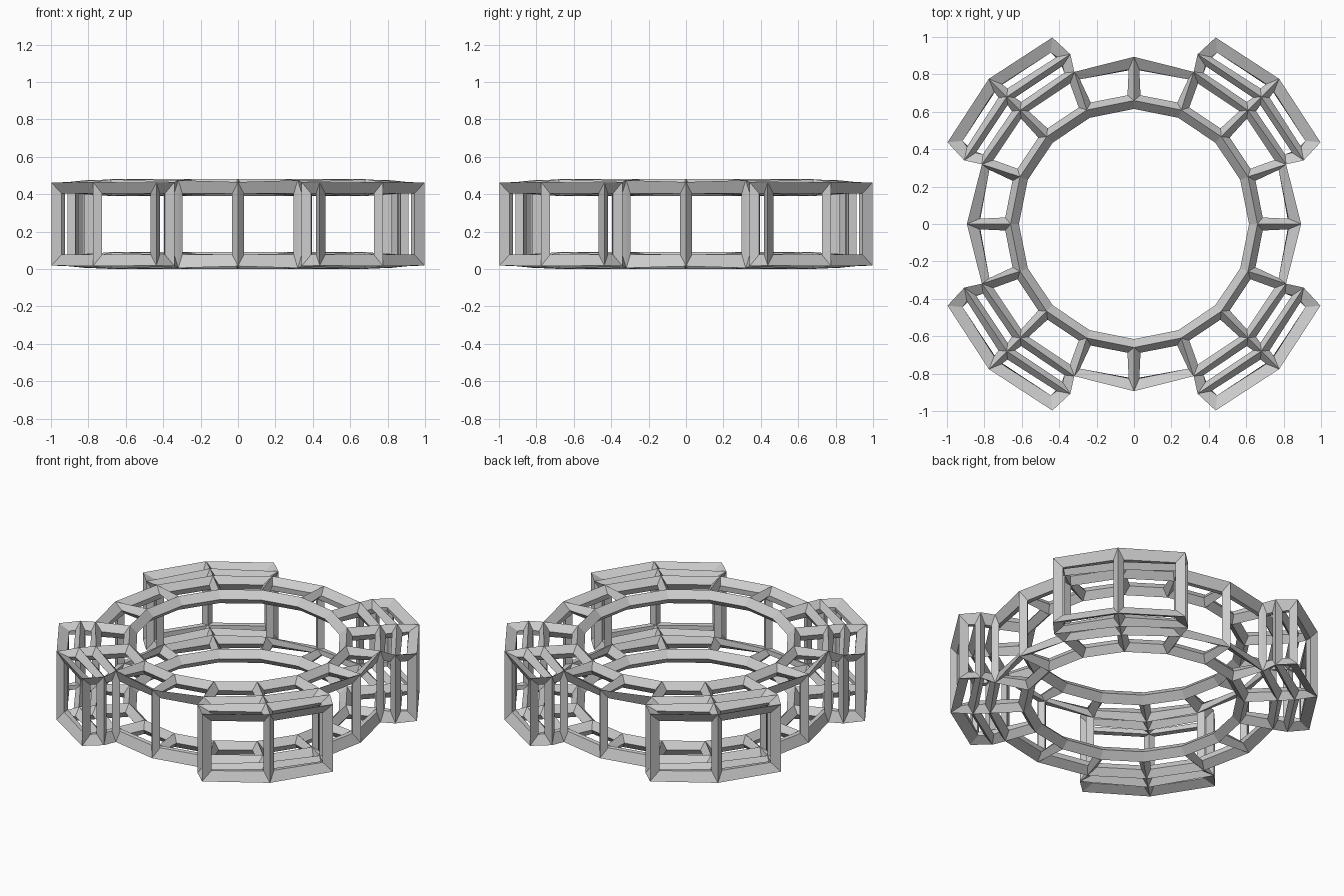
import bpy, bmesh
from math import cos, sin, pi
from mathutils import Vector

if "Cube" in bpy.data.objects:
    bpy.data.objects.remove(bpy.data.objects["Cube"])

SIDES = 16
R_IN, R_OUT = 0.66, 0.86
Z0, Z1 = 0.045, 0.435
STEP = 0.102          # depth of each pad layer
WIRE = 0.09           # bar thickness

bm = bmesh.new()


def ray(a):
    return Vector((cos(a), sin(a), 0))


def pair(p):
    """Bottom and top vertex at a plan position."""
    return [bm.verts.new((p.x, p.y, z)) for z in (Z0, Z1)]


def strip(a, b, c, d):
    """Bottom and top quads between two plan edges a-b and c-d."""
    for k in (0, 1):
        bm.faces.new((a[k], b[k], d[k], c[k]))


def wall(a, b):
    bm.faces.new((a[0], b[0], b[1], a[1]))


# ring: open channel with outer wall, top and bottom
ang = [2 * pi * i / SIDES for i in range(SIDES)]
inner = [pair(ray(a) * R_IN) for a in ang]
outer = [pair(ray(a) * R_OUT) for a in ang]
for i in range(SIDES):
    j = (i + 1) % SIDES
    strip(inner[i], inner[j], outer[i], outer[j])
    if i % 4 in (0, 3):
        wall(outer[i], outer[j])

# four two-layer pads on the diagonals, each two segments wide
for q in range(4):
    ids = [4 * q + 1, 4 * q + 2, 4 * q + 3]
    diag = ray(ang[ids[1]])
    base = [outer[i] for i in ids]
    mid_pos = [ray(ang[i]) * (R_OUT + STEP) for i in ids]
    mid = [pair(p) for p in mid_pos]
    tip = [pair(p + diag * STEP) for p in mid_pos]
    for lo, hi in ((base, mid), (mid, tip)):
        for s in (0, 1):
            strip(lo[s], lo[s + 1], hi[s], hi[s + 1])
        wall(lo[0], hi[0])
        wall(lo[2], hi[2])
    for s in (0, 1):
        wall(tip[s], tip[s + 1])

bmesh.ops.recalc_face_normals(bm, faces=bm.faces[:])
mesh = bpy.data.meshes.new("lattice_ring")
bm.to_mesh(mesh)
bm.free()
ring = bpy.data.objects.new("lattice_ring", mesh)
bpy.context.collection.objects.link(ring)

# turn every edge into a faceted bar
w = ring.modifiers.new("bars", 'WIREFRAME')
w.thickness = WIRE
w.offset = 0
w.use_even_offset = False
w.use_boundary = True
w.use_replace = True
